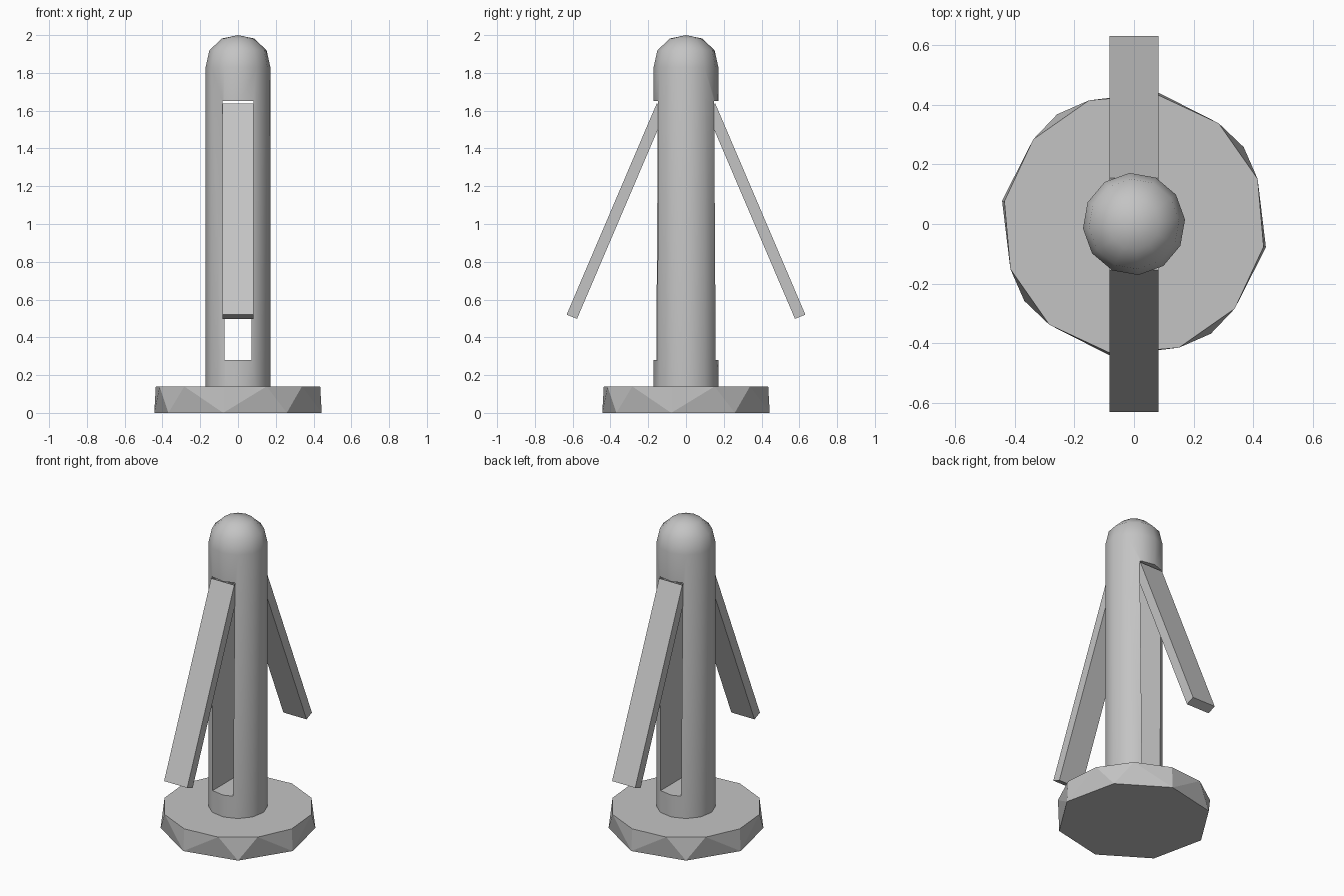
import bpy
import bmesh
from math import cos, sin, radians
from mathutils import Vector

default_cube = bpy.data.objects.get("Cube")
if default_cube:
    bpy.data.objects.remove(default_cube, do_unlink=True)

grey = bpy.data.materials.new("plain grey")
grey.use_nodes = True
GREY = (0.55, 0.55, 0.55, 1)
grey.diffuse_color = GREY
grey.node_tree.nodes["Principled BSDF"].inputs["Base Color"].default_value = GREY


def ring(radius, z, sides, turn):
    angles = [radians(turn + 360 * i / sides) for i in range(sides)]
    return [Vector((radius * cos(a), radius * sin(a), z)) for a in angles]


def make_object(name, bm):
    bmesh.ops.recalc_face_normals(bm, faces=bm.faces)
    mesh = bpy.data.meshes.new(name)
    bm.to_mesh(mesh)
    bm.free()
    mesh.materials.append(grey)
    obj = bpy.data.objects.new(name, mesh)
    bpy.context.collection.objects.link(obj)
    return obj


def hull(name, points):
    """Convex solid around the points, with coplanar faces merged."""
    bm = bmesh.new()
    for p in points:
        bm.verts.new(p)
    bmesh.ops.convex_hull(bm, input=bm.verts)
    bmesh.ops.dissolve_limit(bm, angle_limit=radians(1),
                             verts=bm.verts, edges=bm.edges)
    return make_object(name, bm)


def activate(obj):
    bpy.ops.object.select_all(action="DESELECT")
    obj.select_set(True)
    bpy.context.view_layer.objects.active = obj


# Faceted foot: eight-sided underside blending to a twelve-sided top
hull("base", ring(0.45, 0, 8, -10) + ring(0.442, 0.14, 12, -10))

# Round post with a domed cap
profile = [(0.172, 0.1), (0.172, 1.83), (0.152, 1.92), (0.085, 1.982)]
bm = bmesh.new()
rings = [[bm.verts.new(p) for p in ring(r, z, 12, 5)] for r, z in profile]
for low, high in zip(rings, rings[1:]):
    for i in range(12):
        j = (i + 1) % 12
        bm.faces.new((low[i], low[j], high[j], high[i]))
tip = bm.verts.new((0, 0, 2))
for i in range(12):
    bm.faces.new((rings[-1][i], rings[-1][(i + 1) % 12], tip))
bm.faces.new(rings[0][::-1])
post = make_object("post", bm)

# Tall slot cut through the post from front to back
slot = hull("slot_cutter", [(sx * w, sy * 0.4, z)
                            for w, z in ((0.071, 0.28), (0.081, 1.65))
                            for sx in (-1, 1) for sy in (-1, 1)])
slot.hide_render = True
cut = post.modifiers.new("slot", "BOOLEAN")
cut.operation = "DIFFERENCE"
cut.solver = "EXACT"
cut.object = slot
activate(post)
bpy.ops.object.modifier_apply(modifier=cut.name)
bpy.data.objects.remove(slot, do_unlink=True)
bpy.ops.object.shade_smooth_by_angle(angle=radians(36))

# Two straight flaps leaning out of the slot, front and back
section = [(0.155, 1.638), (0.1, 1.615), (0.577, 0.498), (0.632, 0.52)]
for name, side in (("front_flap", -1), ("back_flap", 1)):
    hull(name, [(x, side * y, z) for y, z in section for x in (-0.082, 0.082)])
